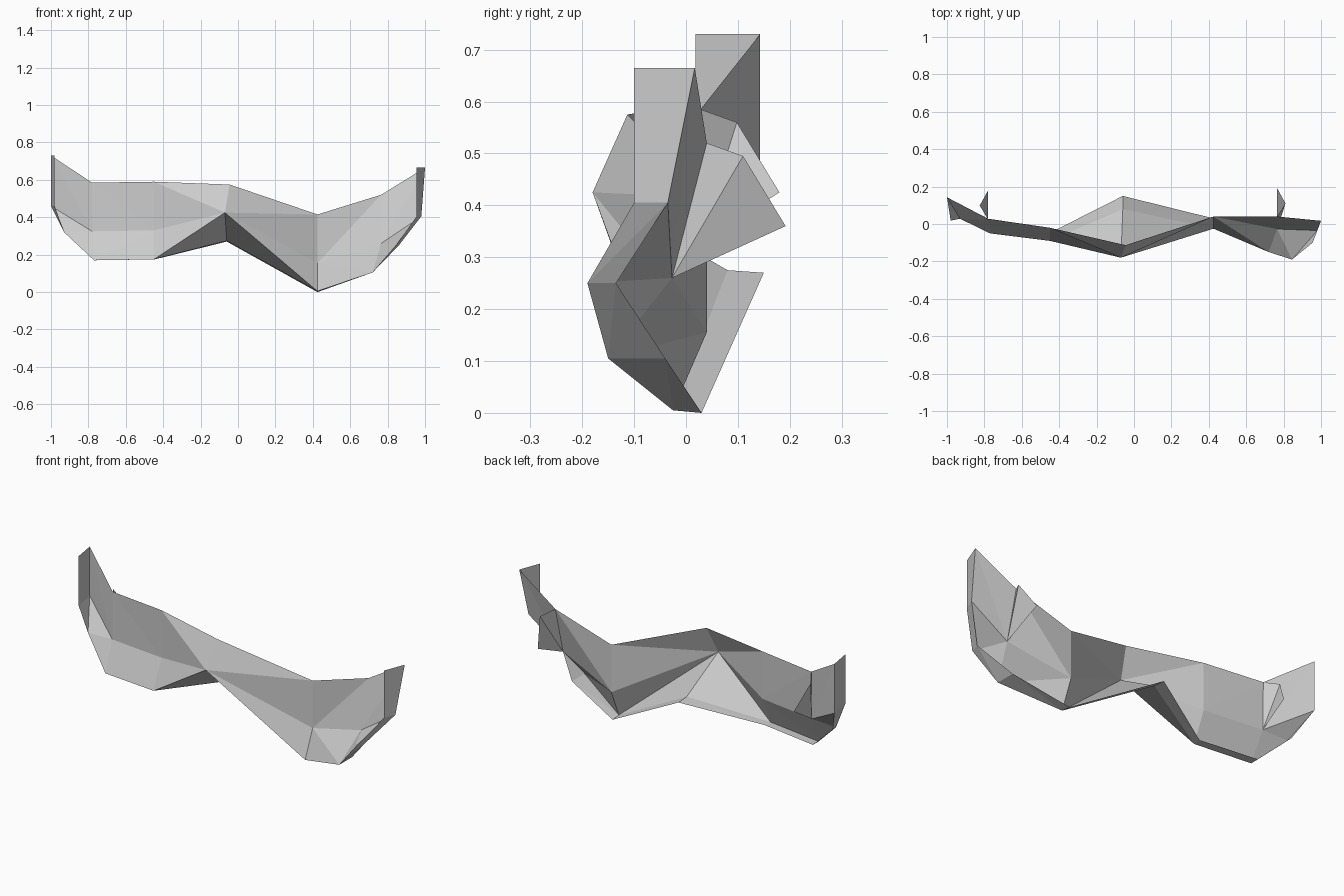
import bpy
from mathutils import Vector

cube = bpy.data.objects.get("Cube")
if cube:
    bpy.data.objects.remove(cube, do_unlink=True)

# One plain grey for the whole shell
grey = bpy.data.materials.new("light_grey")
grey.use_nodes = True
colour = (0.6, 0.6, 0.6, 1)
grey.diffuse_color = colour
shader = next(n for n in grey.node_tree.nodes if n.type == 'BSDF_PRINCIPLED')
shader.inputs["Base Color"].default_value = colour
shader.inputs["Roughness"].default_value = 0.8


def add_part(name, polygons):
    """Build one flat shaded object from polygons given as points."""
    points, faces = [], []
    for polygon in polygons:
        face = []
        for point in polygon:
            if point not in points:
                points.append(point)
            face.append(points.index(point))
        faces.append(face)
    mesh = bpy.data.meshes.new(name)
    mesh.from_pydata([Vector(p) for p in points], [], faces)
    mesh.materials.append(grey)
    part = bpy.data.objects.new(name, mesh)
    bpy.context.scene.collection.objects.link(part)


def strip(first, second, flip=False):
    """Triangles between two rails; the diagonals mirror about the middle."""
    triangles = []
    half = (len(first) - 1) / 2
    for i in range(len(first) - 1):
        a, b, c, d = first[i], first[i + 1], second[i], second[i + 1]
        pair = [(a, c, d), (a, d, b)] if i < half else [(a, c, b), (c, d, b)]
        for triangle in pair:
            if len(set(triangle)) == 3:
                triangles.append(triangle[::-1] if flip else triangle)
    return triangles


# Top edge, from the right end to the left end
top_rail = [
    (-1.0, 0.143, 0.73), (-0.78, 0.028, 0.585), (-0.45, -0.02, 0.59),
    (-0.045, -0.113, 0.575), (0.425, 0.04, 0.415), (0.765, 0.04, 0.52),
    (1.0, 0.017, 0.665)]

# Crease along the middle
middle_rail = [
    (-1.0, 0.143, 0.46), (-0.78, 0.024, 0.325), (-0.45, -0.02, 0.33),
    (-0.07, -0.18, 0.425), (0.425, 0.04, 0.155), (0.765, -0.027, 0.26),
    (0.98, -0.035, 0.405)]
right_end, right_cheek, right_fold, nose_tip, left_fold, left_cheek, left_end = middle_rail

# Lower edge, front and back of the turned-in rim
rim_front = [
    (-0.98, 0.018, 0.46), (-0.93, 0.028, 0.32), (-0.77, -0.05, 0.17),
    (-0.45, -0.09, 0.175), (-0.06, 0.08, 0.275), (0.425, -0.025, 0.005),
    (0.72, -0.15, 0.105), (0.845, -0.19, 0.25), (0.955, -0.10, 0.405)]
rim_back = [
    right_end, (-0.93, 0.058, 0.32), (-0.77, 0.0, 0.17),
    (-0.445, -0.045, 0.175), (-0.06, 0.15, 0.27), (0.425, 0.03, 0.0),
    (0.72, -0.04, 0.105), (0.86, -0.135, 0.25), left_end]

# End and cheek points are each shared by two lower faces
lower_rail = [right_end, right_end, right_cheek, right_cheek, right_fold,
              nose_tip, left_fold, left_cheek, left_cheek, left_end, left_end]
lower_edge = rim_front[:2] + rim_front[1:-1] + rim_front[-2:]

add_part("upper_front_shell", strip(top_rail, middle_rail))
add_part("lower_front_shell", strip(lower_edge, lower_rail, flip=True))
add_part("lower_rim", strip(rim_back, rim_front, flip=True))


def add_flap(name, end):
    """Upright end flap folded forward from the end of the shell."""
    top, crease, corner = top_rail[end], middle_rail[end], rim_front[end]
    upper_corner = (corner[0], corner[1], top[2])
    quad = [upper_corner, corner, crease, top]
    add_part(name, [quad if end else quad[::-1]])


def add_tab(name, cheek, side):
    """Small folded tab reaching back from the cheek."""
    top, low = top_rail[cheek], middle_rail[cheek]
    shoulder = (top[0] + side * 0.045, top[1] + 0.07, top[2] - 0.025)
    tip = (top[0], top[1] + 0.152, top[2] - 0.16)
    faces = [(top, low, shoulder), (shoulder, low, tip)]
    add_part(name, faces if side > 0 else [f[::-1] for f in faces])


add_flap("right_end_flap", 0)
add_flap("left_end_flap", -1)
add_tab("right_back_tab", 1, -1)
add_tab("left_back_tab", -2, 1)
